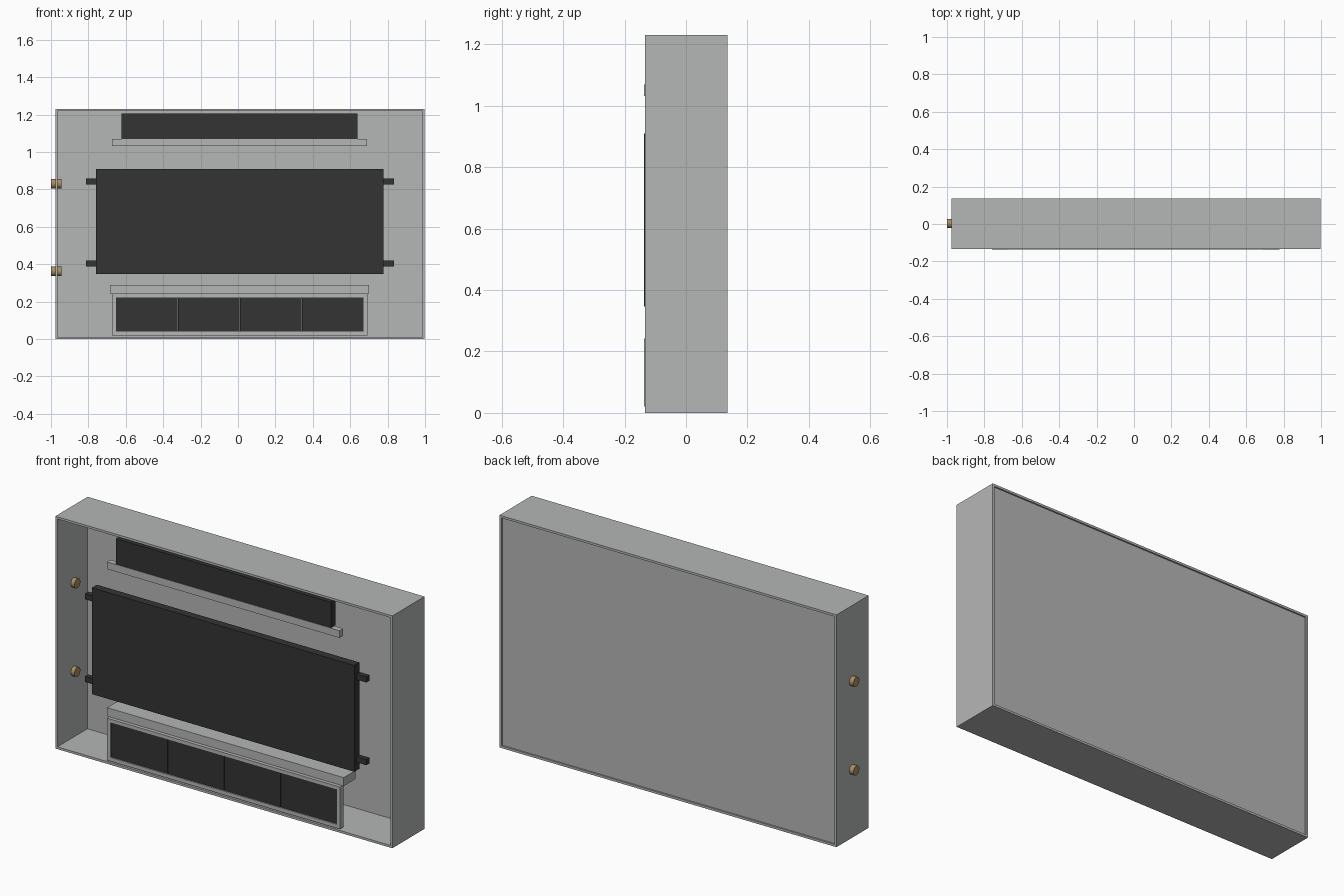
import bpy, math

if "Cube" in bpy.data.objects:
    bpy.data.objects.remove(bpy.data.objects["Cube"])


def material(name, rgb):
    m = bpy.data.materials.new(name)
    m.diffuse_color = (*rgb, 1)
    m.use_nodes = True
    m.node_tree.nodes["Principled BSDF"].inputs["Base Color"].default_value = m.diffuse_color
    return m


grey = material("grey_paint", (0.46, 0.47, 0.465))
dark = material("dark_panel", (0.034, 0.034, 0.034))
bronze = material("bronze", (0.40, 0.27, 0.13))


def box(name, x, y, z, mat):
    """Box from (min, max) ranges on each axis."""
    v = [(a, b, c) for a in x for b in y for c in z]
    f = [(0, 1, 3, 2), (4, 6, 7, 5), (0, 4, 5, 1), (2, 3, 7, 6), (0, 2, 6, 4), (1, 5, 7, 3)]
    me = bpy.data.meshes.new(name)
    me.from_pydata(v, [], f)
    me.materials.append(mat)
    ob = bpy.data.objects.new(name, me)
    bpy.context.collection.objects.link(ob)
    return ob


def border(name, x, y, z, t, mat):
    """Rectangular ring of thickness t in the xz plane, open along y."""
    outer = [(x[0], z[0]), (x[1], z[0]), (x[1], z[1]), (x[0], z[1])]
    inner = [(x[0] + t, z[0] + t), (x[1] - t, z[0] + t), (x[1] - t, z[1] - t), (x[0] + t, z[1] - t)]
    v = [(a, d, c) for d in y for ring in (outer, inner) for a, c in ring]
    f = []
    for i in range(4):
        j = (i + 1) % 4
        f += [(i, j, 4 + j, 4 + i), (8 + j, 8 + i, 12 + i, 12 + j),
              (j, i, 8 + i, 8 + j), (4 + i, 4 + j, 12 + j, 12 + i)]
    me = bpy.data.meshes.new(name)
    me.from_pydata(v, [], f)
    me.materials.append(mat)
    ob = bpy.data.objects.new(name, me)
    bpy.context.collection.objects.link(ob)
    return ob


# Open cabinet with a slightly recessed back
border("cabinet_walls", (-0.976, 0.998), (-0.134, 0.135), (0, 1.23), 0.012, grey)
box("back_panel", (-0.964, 0.986), (0.117, 0.127), (0.012, 1.218), grey)

# Main screen panel with four mounting stubs
box("main_panel", (-0.76, 0.777), (-0.137, -0.095), (0.347, 0.91), dark)
for z in (0.404, 0.842):
    for side, x in (("left", (-0.814, -0.755)), ("right", (0.772, 0.834))):
        box(f"mount_stub_{side}", x, (-0.117, -0.090), (z - 0.015, z + 0.015), dark)

# Upper dark panel and its trim bar
box("upper_panel", (-0.622, 0.638), (-0.134, -0.094), (1.07, 1.206), dark)
box("upper_trim_bar", (-0.673, 0.69), (-0.136, -0.106), (1.032, 1.07), grey)

# Lower ledge, frame and four inset panels
box("lower_ledge", (-0.685, 0.701), (-0.117, -0.017), (0.243, 0.288), grey)
border("lower_frame", (-0.673, 0.692), (-0.136, -0.106), (0.02, 0.243), 0.020, grey)
x0, x1, gap = -0.653, 0.672, 0.003
w = (x1 - x0) / 4
for i in range(4):
    box("lower_panel", (x0 + i * w + gap / 2, x0 + (i + 1) * w - gap / 2),
        (-0.130, -0.110), (0.038, 0.225), dark)

# Bronze bolts through the left wall
for z in (0.362, 0.831):
    bpy.ops.mesh.primitive_cylinder_add(vertices=32, radius=0.025, depth=0.057,
                                        location=(-0.9715, 0.003, z),
                                        rotation=(0, math.pi / 2, 0))
    bolt = bpy.context.object
    bolt.name = "side_bolt"
    bolt.data.materials.append(bronze)
    bpy.ops.object.shade_smooth_by_angle()
